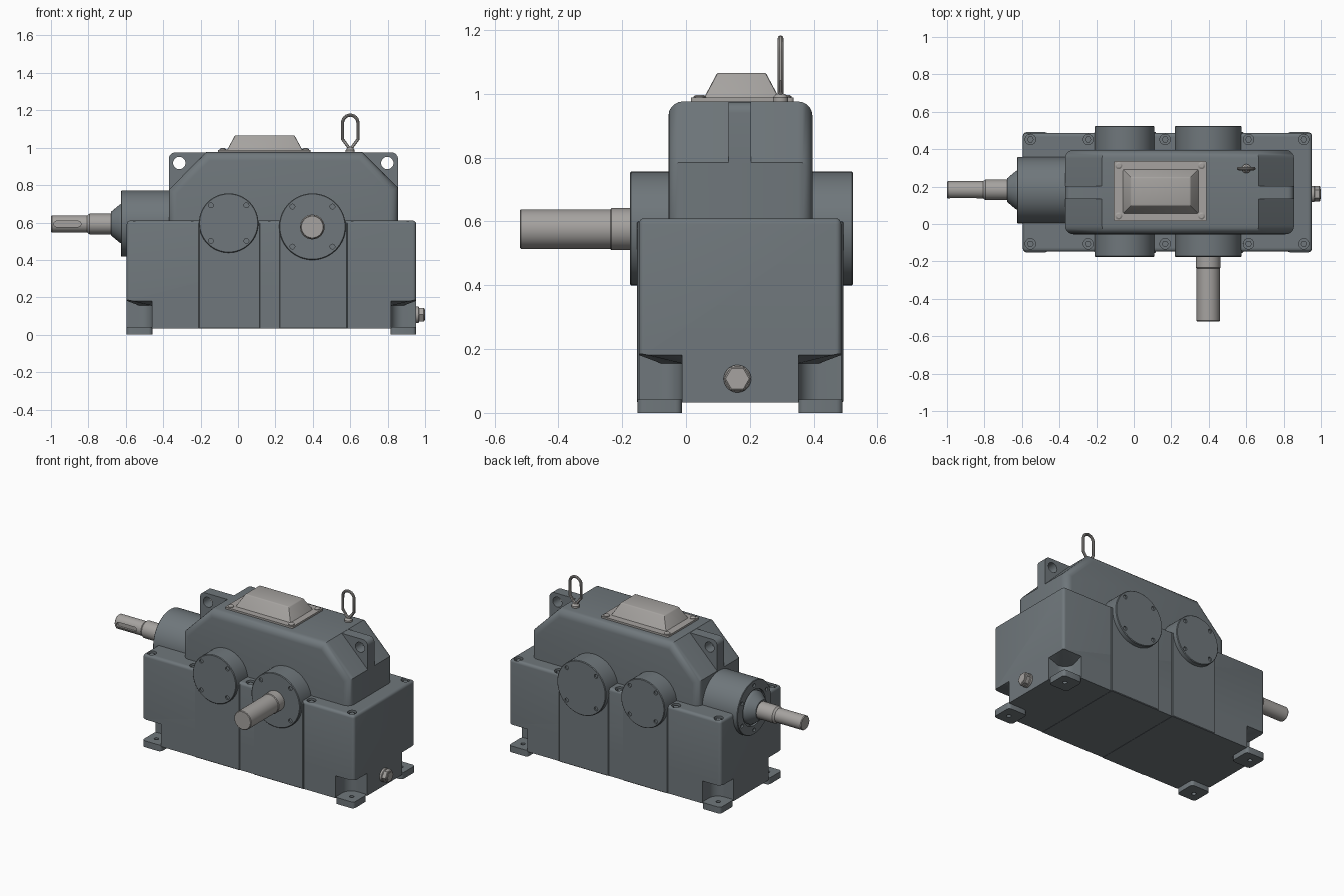
import bpy, bmesh, math
from mathutils import Vector, Matrix

if "Cube" in bpy.data.objects:
    bpy.data.objects.remove(bpy.data.objects["Cube"])

def material(name, rgb):
    m = bpy.data.materials.new(name)
    m.diffuse_color = (*rgb, 1)
    m.use_nodes = True
    m.node_tree.nodes["Principled BSDF"].inputs["Base Color"].default_value = m.diffuse_color
    return m

PAINT = material("housing_paint", (0.16, 0.185, 0.2))
STEEL = material("bare_steel", (0.38, 0.365, 0.35))

def finish(name, bm, mat):
    bmesh.ops.recalc_face_normals(bm, faces=bm.faces[:])
    me = bpy.data.meshes.new(name)
    bm.to_mesh(me)
    bm.free()
    ob = bpy.data.objects.new(name, me)
    bpy.context.collection.objects.link(ob)
    me.materials.append(mat)
    return ob

def prism(name, pts, axis, lo, hi, mat=PAINT, bevel=0, pick=None, seg=4):
    """Extrude a 2D outline along y (xz points) or z (xy points)."""
    bm = bmesh.new()
    place = (lambda p, t: (p[0], t, p[1])) if axis == 'y' else (lambda p, t: (p[0], p[1], t))
    a = [bm.verts.new(place(p, lo)) for p in pts]
    b = [bm.verts.new(place(p, hi)) for p in pts]
    bm.faces.new(a)
    bm.faces.new(b[::-1])
    n = len(pts)
    for i in range(n):
        bm.faces.new((a[i], a[(i + 1) % n], b[(i + 1) % n], b[i]))
    if bevel:
        edges = [e for e in bm.edges if pick is None or pick(e.verts[0].co, e.verts[1].co)]
        bmesh.ops.bevel(bm, geom=edges, offset=bevel, segments=seg, profile=0.5, affect='EDGES')
    return finish(name, bm, mat)

def box(name, lo, hi, mat=PAINT, bevel=0, pick=None, seg=4):
    pts = [(lo[0], lo[1]), (hi[0], lo[1]), (hi[0], hi[1]), (lo[0], hi[1])]
    return prism(name, pts, 'z', lo[2], hi[2], mat, bevel, pick, seg)

def lathe(name, origin, direction, profile, mat=PAINT, n=48):
    """Closed turned solid: profile is (radius, distance along direction)."""
    bm = bmesh.new()
    rot = Vector(direction).to_track_quat('Z', 'Y').to_matrix().to_4x4()
    m = Matrix.Translation(origin) @ rot
    rings = [[bm.verts.new(m @ Vector((r * math.cos(k * math.tau / n), r * math.sin(k * math.tau / n), t)))
              for k in range(n)] for r, t in profile]
    for p, q in zip(rings, rings[1:]):
        for k in range(n):
            bm.faces.new((p[k], p[(k + 1) % n], q[(k + 1) % n], q[k]))
    bm.faces.new(rings[0])
    bm.faces.new(rings[-1])
    return finish(name, bm, mat)

def cut(target, cutter):
    mod = target.modifiers.new("cut", 'BOOLEAN')
    mod.operation, mod.solver, mod.object = 'DIFFERENCE', 'EXACT', cutter
    bpy.context.view_layer.objects.active = target
    bpy.ops.object.modifier_apply(modifier=mod.name)
    bpy.data.objects.remove(cutter)

def drill(target, origin, direction, r, depth, n=16):
    start = Vector(origin) - Vector(direction) * 0.01
    cut(target, lathe("drill", start, direction, [(r, 0), (r, depth + 0.01)], n=n))

X0, X1, Y0, Y1 = -0.595, 0.952, -0.148, 0.487
YC = 0.172

# lower case with rounded corners and top rim
base = box("lower_case", (X0, Y0, 0.033), (X1, Y1, 0.61), bevel=0.018,
           pick=lambda a, b: a.z > 0.5 or b.z > 0.5)

# corner pockets with sloping roofs, and drilled feet
for i, (cx, sx) in enumerate(((X0, 1), (X1, -1))):
    for j, (cy, sy) in enumerate(((Y0, 1), (Y1, -1))):
        arc = [(0.07 + 0.065 * math.cos(k * math.pi / 16), 0.07 + 0.065 * math.sin(k * math.pi / 16))
               for k in range(9)]
        out = [(-0.05, -0.05, 0.2), (0.135, -0.05, 0.2)] + [(u, v, 0.155) for u, v in arc] + [(-0.05, 0.135, 0.2)]
        bm = bmesh.new()
        lo = [bm.verts.new((cx + sx * u, cy + sy * v, 0)) for u, v, z in out]
        hi = [bm.verts.new((cx + sx * u, cy + sy * v, z)) for u, v, z in out]
        bm.faces.new(lo)
        for k in range(len(out)):
            q = (k + 1) % len(out)
            bm.faces.new((lo[k], lo[q], hi[q], hi[k]))
        for k in range(1, len(out) - 1):
            bm.faces.new((hi[0], hi[k], hi[k + 1]))
        cut(base, finish("pocket_cutter", bm, PAINT))
        xs, ys = sorted((cx, cx + sx * 0.137)), sorted((cy - sy * 0.004, cy + sy * 0.135))
        foot = box(f"foot_{i}{j}", (xs[0], ys[0], 0), (xs[1], ys[1], 0.042), bevel=0.02,
                   pick=lambda a, b: abs(a.z - b.z) > 0.01)
        drill(foot, (cx + sx * 0.06, cy + sy * 0.06, 0), (0, 0, 1), 0.014, 0.08)

# counterbored flange bolts
for x in (-0.555, -0.245, 0.167, 0.612, 0.908):
    for y in (-0.106, 0.452):
        drill(base, (x, y, 0.61), (0, 0, -1), 0.028, 0.025, 24)
        lathe("flange_bolt", (x, y, 0.58), (0, 0, 1), [(0.018, 0), (0.018, 0.022)], n=6)

# bearing saddles and through barrels with four cap screws each side
for name, x, z, r, xa, xb, d in (("intermediate", -0.05, 0.597, 0.159, -0.21, 0.118, 0.095),
                                 ("output", 0.398, 0.578, 0.178, 0.221, 0.585, 0.107)):
    box(name + "_saddle", (xa, Y0 - 0.006, 0.032), (xb, Y1 + 0.006, 0.6), bevel=0.004, seg=1)
    barrel = lathe(name + "_bearing", (x, -0.176, z), (0, 1, 0),
                   [(r - 0.004, 0), (r, 0.004), (r, 0.696), (r - 0.004, 0.7)], n=64)
    for sx in (-1, 1):
        for sz in (-1, 1):
            for y, s in ((-0.176, 1), (0.524, -1)):
                drill(barrel, (x + sx * d, y, z + sz * d), (0, s, 0), 0.013, 0.01)

# upper housing with sloped ends
outline = [(-0.37, 0.6), (0.855, 0.6), (0.855, 0.785), (0.665, 0.976), (-0.17, 0.976), (-0.37, 0.775)]
prism("upper_housing", outline, 'y', -0.055, 0.396, bevel=0.045,
      pick=lambda a, b: abs(a.y - b.y) < 0.01 and max(a.z, b.z) > 0.7, seg=5)

# lifting lugs
for side, xe, s, hx in (("left", -0.37, 1, -0.314), ("right", 0.855, -1, 0.798)):
    corner = [(xe + s * (0.035 - 0.035 * math.cos(k * math.pi / 12)), 0.94 + 0.035 * math.sin(k * math.pi / 12))
              for k in range(7)]
    lug = prism(side + "_lifting_lug", [(xe, 0.77)] + corner + [(xe + s * 0.22, 0.975), (xe + s * 0.22, 0.77)],
                'y', 0.133, 0.203)
    drill(lug, (hx, 0.12, 0.918), (0, 1, 0), 0.033, 0.12, 32)

# input bearing housing with recessed end and flange screws
IN = (-0.36, 0.181, 0.594)
barrel = lathe("input_housing", IN, (-1, 0, 0), [(0.177, 0), (0.177, 0.262), (0.174, 0.265)], n=64)
drill(barrel, (-0.625, IN[1], IN[2]), (1, 0, 0), 0.118, 0.015, 48)
for k in range(6):
    a = k * math.pi / 3 + math.pi / 6
    drill(barrel, (-0.625, IN[1] + 0.147 * math.cos(a), IN[2] + 0.147 * math.sin(a)), (1, 0, 0), 0.012, 0.01)
lathe("input_seal_cone", (-0.6, IN[1], IN[2]), (-1, 0, 0), [(0.105, 0), (0.105, 0.025), (0.1, 0.035), (0.062, 0.08)])

# stepped input shaft with keyway
shaft = lathe("input_shaft", (-0.66, IN[1] + 0.002, IN[2] - 0.002), (-1, 0, 0),
              [(0.055, 0), (0.055, 0.135), (0.046, 0.147), (0.046, 0.335), (0.042, 0.34)], STEEL)
slot = box("key_cutter", (-0.985, 0.08, 0.577), (-0.84, 0.153, 0.607), STEEL, 0.0145,
           lambda a, b: abs(a.y - b.y) > 0.01)
cut(shaft, slot)

# output shaft
lathe("output_shaft", (0.397, -0.1, 0.576), (0, -1, 0),
      [(0.066, 0), (0.066, 0.133), (0.062, 0.137), (0.062, 0.417), (0.058, 0.421)], STEEL)

# inspection cover: plate, raised pyramid and screws
box("cover_plate", (-0.106, 0.015, 0.97), (0.388, 0.337, 0.988), STEEL, 0.01,
    lambda a, b: abs(a.z - b.z) > 0.01)
bm = bmesh.new()
lo = [bm.verts.new((x, y, 0.985)) for x, y in ((-0.06, 0.055), (0.346, 0.055), (0.346, 0.293), (-0.06, 0.293))]
hi = [bm.verts.new((x, y, 1.066)) for x, y in ((-0.016, 0.098), (0.302, 0.098), (0.302, 0.25), (-0.016, 0.25))]
bm.faces.new(lo)
bm.faces.new(hi)
for k in range(4):
    bm.faces.new((lo[k], lo[(k + 1) % 4], hi[(k + 1) % 4], hi[k]))
bmesh.ops.bevel(bm, geom=[e for e in bm.edges if max(v.co.z for v in e.verts) > 1], offset=0.006,
                segments=2, profile=0.5, affect='EDGES')
finish("cover_dome", bm, STEEL)
for x in (-0.081, 0.361):
    for y in (0.043, 0.312):
        lathe("cover_screw", (x, y, 0.985), (0, 0, 1), [(0.019, 0), (0.019, 0.007), (0.011, 0.012)], STEEL, 20)

# dipstick ring handle
cu = bpy.data.curves.new("ring_handle", 'CURVE')
cu.dimensions, cu.bevel_depth, cu.bevel_resolution = '3D', 0.009, 3
pts = [(0.594, 0.998), (0.559, 1.045)]
pts += [(0.6 - 0.041 * math.cos(k * math.pi / 12), 1.133 + 0.041 * math.sin(k * math.pi / 12)) for k in range(13)]
pts += [(0.641, 1.045), (0.606, 0.998)]
sp = cu.splines.new('POLY')
sp.points.add(len(pts) - 1)
for p, (x, z) in zip(sp.points, pts):
    p.co = (x, 0.296, z, 1)
sp.use_cyclic_u = True
ring = bpy.data.objects.new("ring_handle", cu)
bpy.context.collection.objects.link(ring)
cu.materials.append(STEEL)
lathe("ring_handle_nut", (0.6, 0.296, 0.97), (0, 0, 1), [(0.024, 0), (0.024, 0.018), (0.014, 0.03)], STEEL, 24)

# drain plug with washer and hex head
lathe("drain_washer", (0.945, 0.161, 0.107), (1, 0, 0), [(0.043, 0), (0.043, 0.02), (0.039, 0.024)], STEEL, 32)
lathe("drain_hex", (0.965, 0.161, 0.107), (1, 0, 0), [(0.042, 0), (0.042, 0.028), (0.037, 0.032)], STEEL, 6)
lathe("drain_tip", (0.99, 0.161, 0.107), (1, 0, 0), [(0.027, 0), (0.027, 0.01)], STEEL, 32)

# smooth the round parts, keep hard edges
bpy.ops.object.select_all(action='DESELECT')
ring.select_set(True)
bpy.context.view_layer.objects.active = ring
bpy.ops.object.convert(target='MESH')
bpy.ops.object.select_all(action='SELECT')
bpy.ops.object.shade_smooth_by_angle(angle=math.radians(32))
